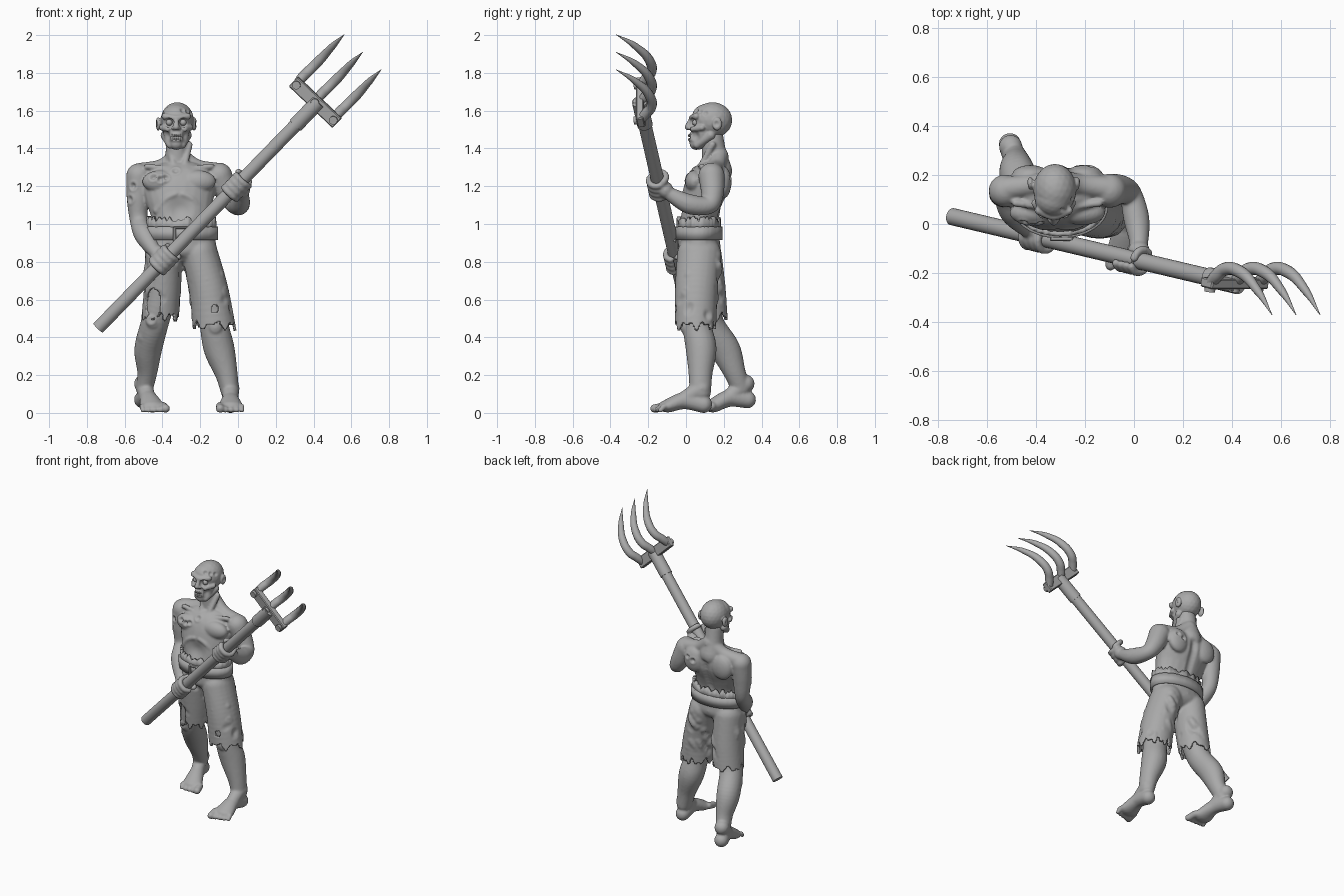
import bpy, bmesh, math, random
from mathutils import Vector, Matrix

random.seed(4)
cube = bpy.data.objects.get("Cube")
if cube:
    bpy.data.objects.remove(cube, do_unlink=True)

grey = bpy.data.materials.new("plain grey")
grey.use_nodes = True
grey.diffuse_color = (0.4, 0.4, 0.4, 1)
grey.node_tree.nodes["Principled BSDF"].inputs["Base Color"].default_value = grey.diffuse_color


def finish(name, bm, angle=None):
    mesh = bpy.data.meshes.new(name)
    bm.to_mesh(mesh)
    bm.free()
    obj = bpy.data.objects.new(name, mesh)
    bpy.context.collection.objects.link(obj)
    mesh.materials.append(grey)
    mesh.polygons.foreach_set("use_smooth", [True] * len(mesh.polygons))
    if angle:
        bpy.ops.object.select_all(action='DESELECT')
        obj.select_set(True)
        bpy.context.view_layer.objects.active = obj
        bpy.ops.object.shade_smooth_by_angle(angle=angle)
    return obj


def fuse(bm, voxel, rounds):
    """Melt overlapping lumps into one skin and return it as a bmesh."""
    obj = finish("clay", bm)
    remesh = obj.modifiers.new("remesh", 'REMESH')
    remesh.mode, remesh.voxel_size = 'VOXEL', voxel
    smooth = obj.modifiers.new("smooth", 'SMOOTH')
    smooth.factor, smooth.iterations = 0.5, rounds
    graph = bpy.context.evaluated_depsgraph_get()
    mesh = bpy.data.meshes.new_from_object(obj.evaluated_get(graph))
    out = bmesh.new()
    out.from_mesh(mesh)
    bpy.data.objects.remove(obj, do_unlink=True)
    bpy.data.meshes.remove(mesh)
    out.normal_update()
    return out


def blob(bm, centre, radii):
    matrix = Matrix.Translation(centre) @ Matrix.Diagonal((*radii, 1))
    bmesh.ops.create_icosphere(bm, subdivisions=3, radius=1, matrix=matrix)


def sweep(bm, *points, steps=8):
    """Run an ellipsoid along a smooth path of (x, y, z, rx, ry, rz)."""
    full = []
    for p in points:
        p = tuple(p)
        p += (p[3],) if len(p) == 4 else ()
        p += (min(p[3:5]),) if len(p) == 5 else ()
        full.append(Vector(p))
    ends = [full[0]] + full + [full[-1]]
    for a, b, c, d in zip(ends, ends[1:], ends[2:], ends[3:]):
        for i in range(steps + 1):
            t = i / steps
            q = b + (c - a + (a * 2 - b * 5 + c * 4 - d + ((b - c) * 3 + d - a) * t) * t) * (t / 2)
            blob(bm, q[:3], q[3:])


def press(bm, centre, radius, depth):
    """Push the skin in (negative) or out near a point."""
    centre = Vector(centre)
    for v in bm.verts:
        near = 1 - (v.co - centre).length_squared / radius ** 2
        if near > 0:
            v.co += v.normal * depth * near * near


# Fork shaft line, used by the hands too
foot_end = Vector((-0.74, 0.03, 0.45))
run = Vector((1.1, -0.26, 1.13))
axis = run.normalized()


def grip(bm, t, arm, thumb):
    centre = foot_end + run * t
    d = (arm - axis * arm.dot(axis)).normalized()
    f = axis.cross(d)
    f = -f if f.y > 0 else f
    blob(bm, centre + d * 0.05, (0.045, 0.04, 0.045))
    for i in range(5):
        is_thumb = i == 4
        along = 0.06 * thumb if is_thumb else (i - 1.5) * 0.031
        turn = -0.6 if is_thumb else 1
        arc = [centre + axis * along + (d * math.cos(k * turn) + f * math.sin(k * turn)) * 0.048
               for k in (0, 0.9, 1.8, 2.7, 3.4)]
        sweep(bm, *[(*p, 0.017) for p in arc], steps=4)


def foot(bm, x, y, lift, yaw, inner):
    turn = Matrix.Translation((x, y, 0)) @ Matrix.Rotation(yaw, 4, 'Z')

    def put(px, py, pz, *r):
        return (*(turn @ Vector((px, py, pz))), *r)
    sweep(bm, put(0, 0, 0.045 + lift, 0.046), put(0, -0.1, 0.065 + lift / 2, 0.046),
          put(0, -0.19, 0.035, 0.068, 0.05, 0.033))
    sweep(bm, put(0, -0.01, 0.13 + lift, 0.048), put(0, -0.09, 0.08 + lift / 2, 0.042))
    for i in range(5):
        size = 0.023 if i == 0 else 0.018 - i * 0.001
        across = inner * (0.055 - i * 0.029)
        sweep(bm, put(across, -0.21, 0.035, size), put(across, -0.26 + i * 0.008, size, size), steps=4)


# Body: torso, neck, limbs
bm = bmesh.new()
sweep(bm, (-0.3, 0.06, 0.95, 0.165, 0.1), (-0.3, 0.065, 1.04, 0.16, 0.1), (-0.31, 0.085, 1.13, 0.18, 0.11),
      (-0.31, 0.115, 1.21, 0.2, 0.115), (-0.315, 0.14, 1.255, 0.19, 0.09, 0.08))
sweep(bm, (-0.32, 0.165, 1.28, 0.08), (-0.323, 0.15, 1.37, 0.062, 0.066), (-0.323, 0.14, 1.46, 0.058))
for side in (-1, 1):
    mid = -0.312
    blob(bm, (mid + side * 0.1, 0.045, 1.225), (0.095, 0.05, 0.06))
    blob(bm, (mid + side * 0.11, 0.2, 1.22), (0.075, 0.04, 0.085))
    sweep(bm, (mid, 0.175, 1.36, 0.05), (mid + side * 0.09, 0.16, 1.3, 0.045), (mid + side * 0.2, 0.145, 1.275, 0.05))
    sweep(bm, (mid + side * 0.02, 0.065, 1.29, 0.016), (mid + side * 0.17, 0.085, 1.305, 0.016))
    sweep(bm, (mid + side * 0.03, 0.085, 1.315, 0.018), (mid + side * 0.055, 0.14, 1.42, 0.018))
    sweep(bm, (mid + side * 0.02, -0.01, 1.155, 0.018), (mid + side * 0.07, -0.005, 1.13, 0.018),
          (mid + side * 0.12, 0.015, 1.07, 0.018))
sweep(bm, (-0.525, 0.135, 1.255, 0.067), (-0.53, 0.13, 1.14, 0.06), (-0.525, 0.12, 1.02, 0.048),
      (-0.495, 0.05, 0.94, 0.053), (-0.44, -0.015, 0.855, 0.036), (-0.41, -0.03, 0.83, 0.032))
sweep(bm, (-0.1, 0.135, 1.255, 0.07), (-0.055, 0.14, 1.16, 0.06), (-0.015, 0.12, 1.1, 0.048),
      (0.01, 0.02, 1.105, 0.053), (0.02, -0.08, 1.155, 0.037), (0.01, -0.11, 1.175, 0.032))
grip(bm, 0.318, Vector((-0.05, 0.06, 0.05)), 1)
grip(bm, 0.664, Vector((0.03, 0.06, -0.05)), 1)
sweep(bm, (-0.15, 0.06, 0.65, 0.085), (-0.125, 0.06, 0.46, 0.078), (-0.1, 0.08, 0.34, 0.082),
      (-0.062, 0.077, 0.21, 0.06, 0.064), (-0.042, 0.075, 0.11, 0.048, 0.058))
sweep(bm, (-0.4, 0.09, 0.65, 0.085), (-0.44, 0.12, 0.48, 0.075, 0.08), (-0.475, 0.205, 0.34, 0.074, 0.082),
      (-0.48, 0.255, 0.22, 0.054, 0.06), (-0.495, 0.29, 0.13, 0.046, 0.05))
blob(bm, (-0.12, 0.0, 0.46), (0.04, 0.03, 0.05))
blob(bm, (-0.45, 0.06, 0.49), (0.04, 0.03, 0.05))
foot(bm, -0.04, 0.093, 0, 0, -1)
foot(bm, -0.505, 0.325, 0.025, 0.27, 1)
bm = fuse(bm, 0.007, 5)
press(bm, (-0.31, -0.04, 1.08), 0.09, -0.025)
for i in range(10):  # spine groove
    press(bm, (-0.31, 0.23 - abs(i - 6) * 0.008, 1.04 + i * 0.025), 0.04, -0.009)
wounds = ((-0.45, 0.0, 1.25), (-0.41, -0.01, 1.24), (-0.38, -0.01, 1.25), (-0.56, 0.07, 1.2), (-0.57, 0.09, 1.13),
          (-0.46, 0.04, 0.49), (-0.5, 0.13, 0.4), (-0.33, 0.03, 1.28), (-0.17, 0.25, 1.25), (-0.22, 0.25, 1.23))
for w in wounds:
    press(bm, w, 0.038, 0.009)
    press(bm, w, 0.026, -0.026)
for v in bm.verts:
    v.co.z = max(v.co.z, 0)
finish("body", bm)

# Head
bm = bmesh.new()
mid = -0.327
blob(bm, (-0.322, 0.14, 1.55), (0.088, 0.105, 0.095))
sweep(bm, (mid, 0.105, 1.56, 0.078, 0.075), (mid, 0.095, 1.49, 0.07, 0.07),
      (mid, 0.085, 1.445, 0.056, 0.062, 0.045), (mid, 0.055, 1.425, 0.036, 0.036, 0.033))
sweep(bm, (mid - 0.06, 0.055, 1.57, 0.018), (mid, 0.033, 1.56, 0.018), (mid + 0.06, 0.055, 1.57, 0.018))
sweep(bm, (mid, 0.028, 1.555, 0.012), (mid, 0.01, 1.513, 0.017))
blob(bm, (mid, 0.035, 1.455), (0.036, 0.025, 0.03))
for side in (-1, 1):
    blob(bm, (mid + side * 0.015, 0.02, 1.508), (0.011, 0.013, 0.01))
    sweep(bm, (mid + side * 0.045, 0.04, 1.503, 0.018), (mid + side * 0.075, 0.085, 1.51, 0.016))
    sweep(bm, (mid + side * 0.058, 0.13, 1.47, 0.025), (mid + side * 0.03, 0.06, 1.42, 0.022))
    blob(bm, (mid + side * 0.095, 0.165, 1.53), (0.014, 0.026, 0.036))
bm = fuse(bm, 0.005, 3)
for side in (-1, 1):
    press(bm, (mid + side * 0.037, 0.035, 1.537), 0.032, -0.022)
    press(bm, (mid + side * 0.11, 0.16, 1.53), 0.022, -0.009)
    press(bm, (mid + side * 0.055, 0.045, 1.465), 0.035, -0.014)
for i in range(-2, 3):  # open mouth
    press(bm, (mid + i * 0.01, 0.012, 1.458), 0.017, -0.009)
for spot in ((-0.26, 0.07, 1.6), (-0.24, 0.1, 1.59), (-0.29, 0.05, 1.605)):
    press(bm, spot, 0.022, -0.012)
finish("head", bm)

bm = bmesh.new()
for side in (-1, 1):
    blob(bm, (mid + side * 0.037, 0.05, 1.537), (0.017, 0.017, 0.017))
finish("eyeballs", bm)
bm = bmesh.new()
for i in range(5):
    for z in (1.468, 1.447):
        blob(bm, (mid + (i - 2) * 0.011, 0.017 + abs(i - 2) * 0.003, z), (0.004, 0.006, 0.008))
finish("teeth", bm)

# Torn shorts
bm = bmesh.new()
sweep(bm, (-0.3, 0.065, 0.95, 0.18, 0.11, 0.05), (-0.3, 0.07, 0.87, 0.188, 0.115, 0.08))
sweep(bm, (-0.205, 0.07, 0.84, 0.1, 0.118), (-0.155, 0.055, 0.65, 0.105, 0.115), (-0.122, 0.05, 0.42, 0.117, 0.11))
sweep(bm, (-0.395, 0.075, 0.84, 0.098, 0.115), (-0.4, 0.1, 0.65, 0.1, 0.112), (-0.418, 0.12, 0.45, 0.1, 0.105))
bm = fuse(bm, 0.008, 8)
for i in range(45):  # cloth folds
    leg = random.choice((-0.14, -0.4))
    a = random.uniform(0, math.tau)
    c = Vector((leg + 0.11 * math.cos(a), 0.08 + 0.11 * math.sin(a), random.uniform(0.5, 0.85)))
    depth = random.choice((-0.01, 0.008))
    for k in range(3):
        press(bm, c + Vector((0.02, 0, 0.025)) * k, 0.035, depth)


def torn_away(p):
    left = p.x > -0.28
    a = math.atan2(p.y - 0.08, p.x - (-0.12 if left else -0.415))
    hem = (0.465 if left else 0.51) + 0.014 * math.sin(a * 7) + 0.012 * math.sin(a * 13 + 1)
    tear = Vector(((p.x + 0.45) / 0.042, (p.y - 0.01) / 0.08, (p.z - 0.58) / 0.08)).length < 1
    hole = (p - Vector((-0.12, -0.06, 0.55))).length < 0.022
    return p.z < hem or tear or hole


doomed = [f for f in bm.faces if torn_away(f.calc_center_median())]
bmesh.ops.delete(bm, geom=doomed, context='FACES')
shorts = finish("shorts", bm)
cloth = shorts.modifiers.new("cloth", 'SOLIDIFY')
cloth.thickness, cloth.offset = 0.014, -1


# Belt and ragged waistband
def band(name, low, high, rx, ry, jag):
    bm = bmesh.new()
    count = 72
    rings = []
    for top in (0, 1):
        ring = []
        for i in range(count):
            a = math.tau * i / count
            z = high + random.uniform(-jag, jag) if top else low
            ring.append(bm.verts.new((-0.3 + rx * math.cos(a), 0.067 + ry * math.sin(a), z)))
        rings.append(ring)
    for i in range(count):
        j = (i + 1) % count
        bm.faces.new((rings[0][i], rings[0][j], rings[1][j], rings[1][i]))
    obj = finish(name, bm, 0.6)
    thick = obj.modifiers.new("thickness", 'SOLIDIFY')
    thick.thickness, thick.offset = 0.02, -1


band("waistband", 0.96, 1.025, 0.185, 0.117, 0.018)
band("belt", 0.915, 0.985, 0.194, 0.126, 0.002)


def box(name, centre, size, turn=Matrix.Identity(4)):
    bm = bmesh.new()
    bmesh.ops.create_cube(bm, size=1, matrix=Matrix.Translation(centre) @ turn @ Matrix.Diagonal((*size, 1)))
    bmesh.ops.bevel(bm, geom=bm.edges[:], offset=0.005, segments=1, affect='EDGES')
    finish(name, bm, 0.5)


for x in (-0.335, -0.255):
    box("buckle_side", (x, -0.06, 0.945), (0.016, 0.02, 0.08))
for z in (0.91, 0.98):
    box("buckle_bar", (-0.295, -0.06, z), (0.096, 0.02, 0.014))


# Pitchfork
def rod(name, start, end, radius):
    bm = bmesh.new()
    line = end - start
    turn = line.to_track_quat('Z', 'Y').to_matrix().to_4x4()
    bmesh.ops.create_cone(bm, cap_ends=True, segments=24, radius1=radius, radius2=radius, depth=line.length,
                          matrix=Matrix.Translation((start + end) / 2) @ turn)
    finish(name, bm, 0.6)


rod("shaft", foot_end, foot_end + run, 0.035)
rod("ferrule", foot_end + run * 0.95, foot_end + run * 1.06, 0.041)
bar = Vector((0.2, 0, -0.19)).normalized()
out = axis.cross(bar).normalized()
out = -out if out.y > 0 else out
frame = Matrix((bar, axis, bar.cross(axis).normalized())).transposed().to_4x4()
hub = Vector((0.41, -0.24, 1.645))
box("crossbar", hub, (0.32, 0.07, 0.04), frame)
for k in (-1, 0, 1):
    base = hub + bar * 0.135 * k
    rod("bolt", base, base + out * 0.036, 0.022)
    curve = bpy.data.curves.new("tine", 'CURVE')
    curve.dimensions, curve.bevel_depth, curve.bevel_resolution = '3D', 0.027, 4
    curve.use_fill_caps = True
    path = ((0, 0, 0, 0.9), (0.025, 0.03, 0.035, 1), (0.06, 0.057, 0.07, 1), (0.12, 0.045, 0.13, 0.95),
            (0.19, -0.03, 0.205, 0.65), (0.25, -0.13, 0.265, 0.05))
    spline = curve.splines.new('BEZIER')
    spline.bezier_points.add(len(path) - 1)
    for point, (x, y, z, r) in zip(spline.bezier_points, path):
        point.co = base + Vector((x, y, z))
        point.radius = r
        point.handle_left_type = point.handle_right_type = 'AUTO'
    curve.materials.append(grey)
    bpy.context.collection.objects.link(bpy.data.objects.new("tine", curve))
